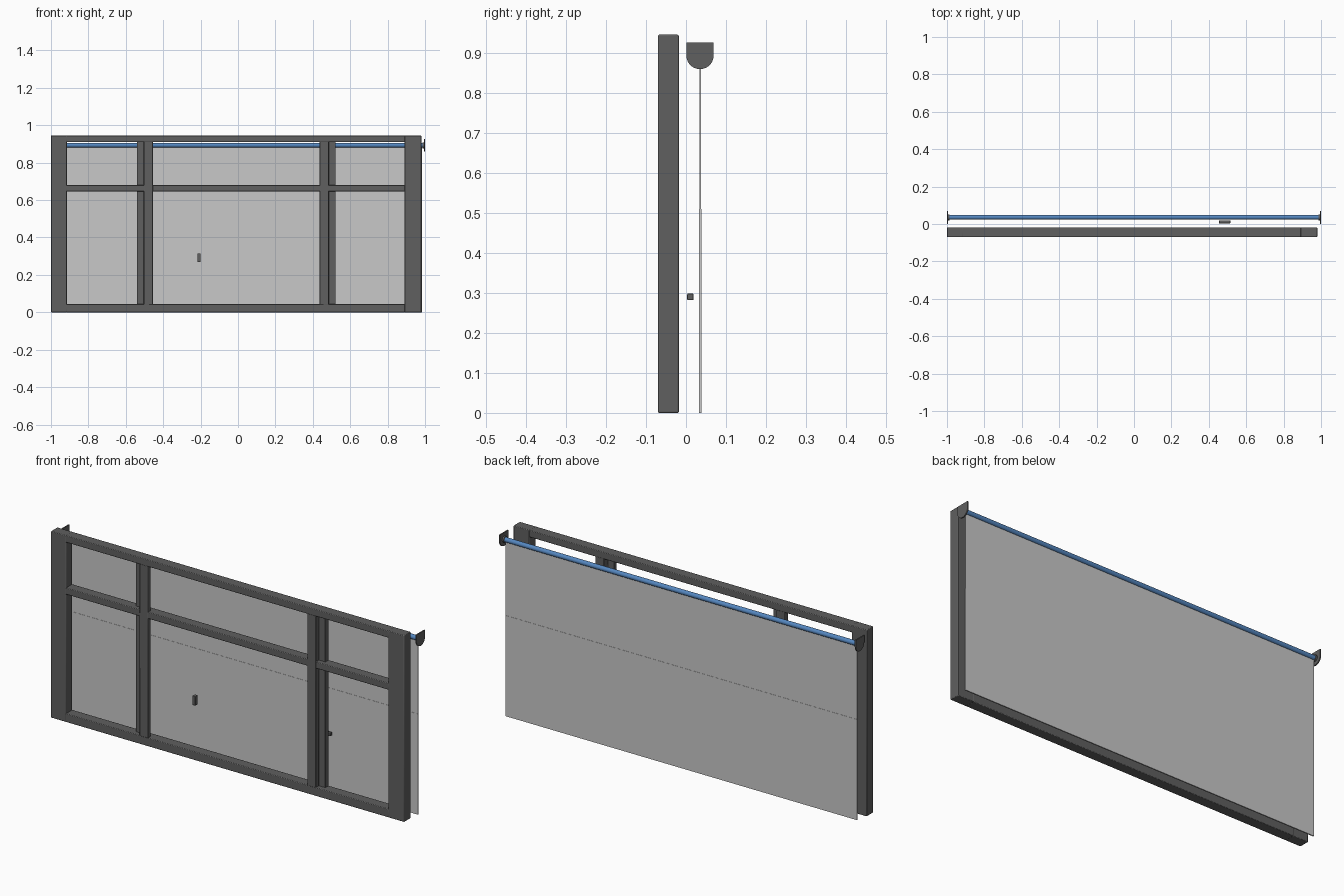
import bpy, bmesh, math
from mathutils import Matrix

if "Cube" in bpy.data.objects:
    bpy.data.objects.remove(bpy.data.objects["Cube"])


def material(name, rgb):
    m = bpy.data.materials.new(name)
    m.diffuse_color = (*rgb, 1)
    m.use_nodes = True
    m.node_tree.nodes["Principled BSDF"].inputs["Base Color"].default_value = m.diffuse_color
    return m


DARK = material("dark grey frame", (0.115, 0.115, 0.115))
CLOTH = material("light grey cloth", (0.58, 0.58, 0.58))
BLUE = material("blue tube", (0.09, 0.24, 0.52))


def finish(name, bm, mat, bevel=0):
    bmesh.ops.recalc_face_normals(bm, faces=bm.faces)
    mesh = bpy.data.meshes.new(name)
    bm.to_mesh(mesh)
    bm.free()
    ob = bpy.data.objects.new(name, mesh)
    bpy.context.collection.objects.link(ob)
    mesh.materials.append(mat)
    if bevel:
        mod = ob.modifiers.new("soft edges", 'BEVEL')
        mod.width, mod.segments = bevel, 2
    bpy.ops.object.select_all(action='DESELECT')
    ob.select_set(True)
    bpy.context.view_layer.objects.active = ob
    bpy.ops.object.shade_smooth_by_angle(angle=math.radians(40))
    return ob


def box(name, x, y, z, mat, bevel=0):
    bm = bmesh.new()
    bmesh.ops.create_cube(bm, size=1)
    for v in bm.verts:
        v.co = [(a + b) / 2 + c * (b - a) for (a, b), c in zip((x, y, z), v.co)]
    return finish(name, bm, mat, bevel)


def prism(name, pts, vec, mat, bevel=0):
    bm = bmesh.new()
    f = bm.faces.new([bm.verts.new(p) for p in pts])
    ext = bmesh.ops.extrude_face_region(bm, geom=[f])["geom"]
    moved = [g for g in ext if isinstance(g, bmesh.types.BMVert)]
    bmesh.ops.translate(bm, verts=moved, vec=vec)
    return finish(name, bm, mat, bevel)


def rod(name, x0, x1, r, mat, y=0.036, z=0.893):
    bm = bmesh.new()
    bmesh.ops.create_cone(bm, cap_ends=True, segments=24, radius1=r, radius2=r, depth=x1 - x0,
                          matrix=Matrix.Translation(((x0 + x1) / 2, y, z)) @ Matrix.Rotation(math.pi / 2, 4, 'Y'))
    return finish(name, bm, mat)


# Outer window frame: stiles and rails
D = (-0.07, -0.018)
box("left_stile", (-1.0, -0.915), D, (0, 0.945), DARK, 0.003)
box("right_stile", (0.89, 0.98), D, (0, 0.945), DARK, 0.003)
box("bottom_rail", (-0.918, 0.893), D, (0, 0.043), DARK, 0.003)
box("top_rail", (-0.918, 0.893), D, (0.91, 0.945), DARK, 0.003)

# Stepped mullions: middle sash sits forward, side sashes sit back
step = [(0, -0.07), (0.048, -0.07), (0.048, -0.046), (0.085, -0.046),
        (0.085, -0.018), (0.036, -0.018), (0.036, -0.05), (0, -0.05)]
for name, x0, s in (("left_mullion", -0.455, -1), ("right_mullion", 0.437, 1)):
    prism(name, [(x0 + s * x, y, 0.041) for x, y in step], (0, 0, 0.871), DARK, 0.002)

# Transom bars between the uprights
for name, x in (("left_transom", (-0.918, -0.50)), ("middle_transom", (-0.49, 0.47)),
                ("right_transom", (0.48, 0.893))):
    box(name, x, (-0.069, -0.019), (0.646, 0.68), DARK, 0.003)

# Two small window handles
box("middle_handle", (-0.217, -0.2), (-0.056, -0.036), (0.268, 0.315), DARK, 0.002)
box("side_handle", (0.455, 0.515), (0.003, 0.019), (0.282, 0.298), DARK, 0.002)

# Blind cloth, slightly thicker in its lower part
box("blind_upper", (-0.985, 0.985), (0.034, 0.038), (0.508, 0.893), CLOTH)
box("blind_lower", (-0.985, 0.985), (0.033, 0.039), (0, 0.51), CLOTH)

# Roller tube with end caps
rod("roller_tube", -0.988, 0.988, 0.012, BLUE)
for side, s in (("left", -1), ("right", 1)):
    rod(side + "_roller_cap", *sorted((s * 0.986, s * 0.996)), 0.016, DARK)
    # Round-bottomed wall bracket
    arc = [(math.pi + math.pi * i / 20) for i in range(21)]
    pts = [(s * 0.994, 0.035 + 0.034 * math.cos(a), 0.893 + 0.034 * math.sin(a)) for a in arc]
    pts += [(s * 0.994, 0.069, 0.926), (s * 0.994, 0.001, 0.926)]
    prism(side + "_bracket", pts, (s * 0.006, 0, 0), DARK)
